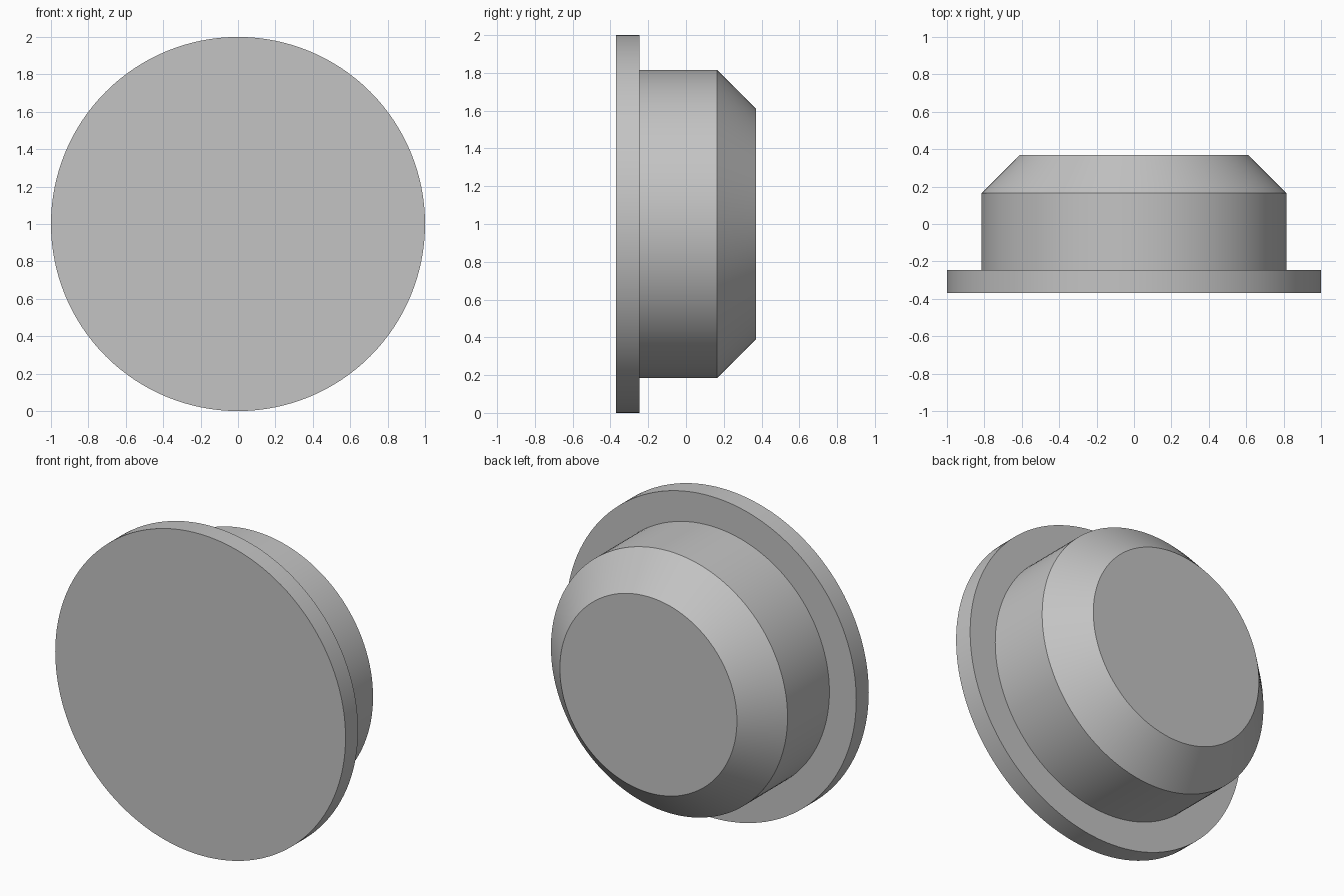
import bpy
import bmesh
from math import cos, sin, tau, radians

cube = bpy.data.objects.get("Cube")
if cube:
    bpy.data.objects.remove(cube, do_unlink=True)

SEGMENTS = 128
CENTRE_Z = 1.0

# Profile along the y axis: (radius, y), from the flange face to the plug tip
PROFILE = [
    (1.0, -0.37), (1.0, -0.247),      # flange rim
    (0.815, -0.247), (0.815, 0.165),  # plug body
    (0.61, 0.37),                     # chamfered tip
]

# Plain grey material
grey = bpy.data.materials.new("light_grey")
grey.use_nodes = True
colour = (0.55, 0.55, 0.55, 1.0)
grey.diffuse_color = colour
grey.node_tree.nodes["Principled BSDF"].inputs["Base Color"].default_value = colour


def ring(bm, radius, y):
    """One circle of vertices around the y axis."""
    angles = [tau * i / SEGMENTS for i in range(SEGMENTS)]
    return [bm.verts.new((radius * cos(a), y, CENTRE_Z + radius * sin(a))) for a in angles]


# Flanged plug, turned as one closed solid
bm = bmesh.new()
rings = [ring(bm, r, y) for r, y in PROFILE]
for a, b in zip(rings, rings[1:]):
    for i in range(SEGMENTS):
        j = (i + 1) % SEGMENTS
        bm.faces.new((a[i], a[j], b[j], b[i]))
bm.faces.new(rings[0])
bm.faces.new(rings[-1])
bmesh.ops.recalc_face_normals(bm, faces=bm.faces)

mesh = bpy.data.meshes.new("flanged_plug")
bm.to_mesh(mesh)
bm.free()
mesh.materials.append(grey)
plug = bpy.data.objects.new("flanged_plug", mesh)
bpy.context.collection.objects.link(plug)

# Smooth round walls, sharp rims
bpy.ops.object.select_all(action="DESELECT")
plug.select_set(True)
bpy.context.view_layer.objects.active = plug
bpy.ops.object.shade_smooth_by_angle(angle=radians(30))
